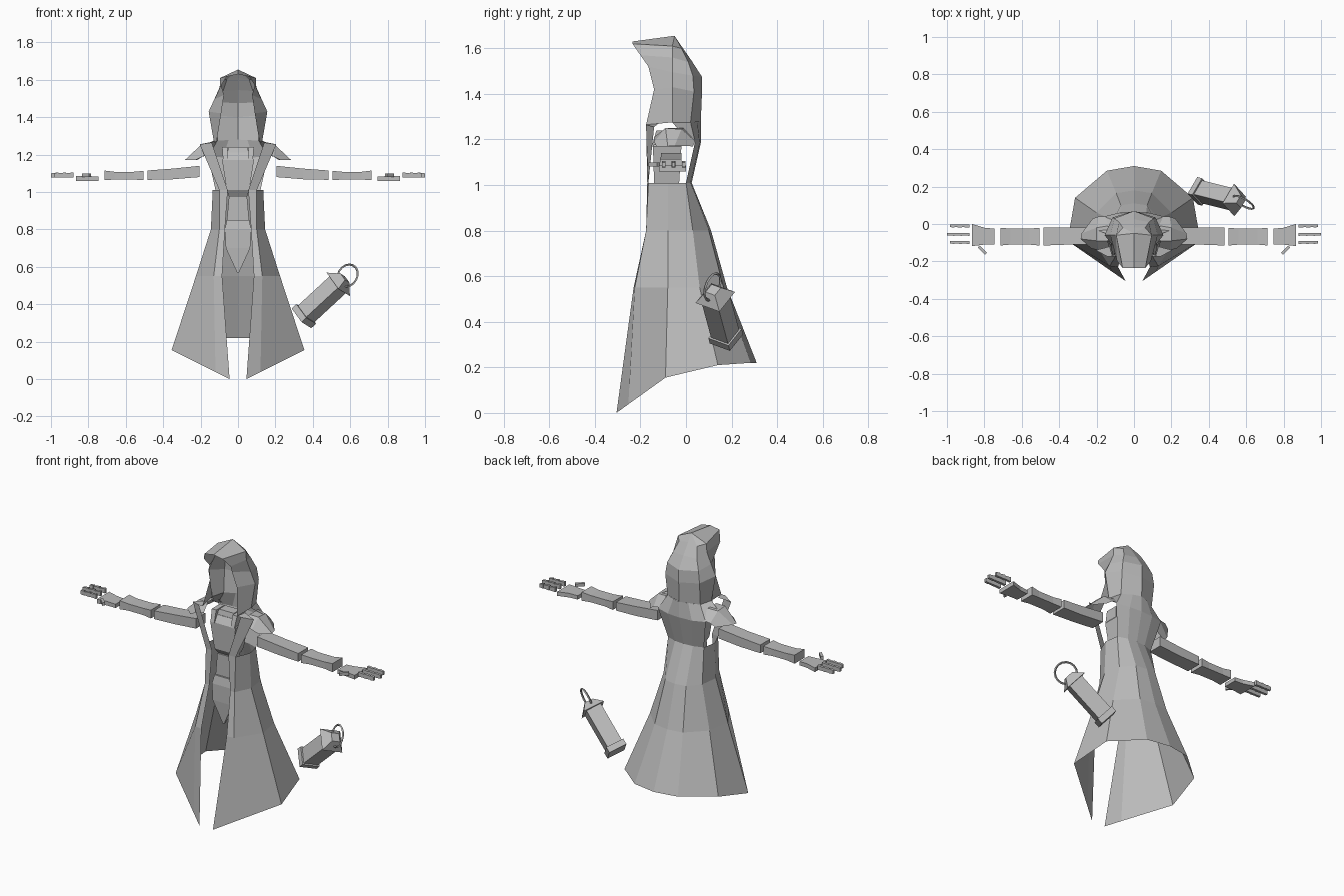
import bpy, bmesh, math
from mathutils import Matrix, Vector

cube = bpy.data.objects.get("Cube")
if cube:
    bpy.data.objects.remove(cube, do_unlink=True)

CM = 0.01  # profile points are written in hundredths

grey = bpy.data.materials.new("plain grey")
grey.use_nodes = True
grey.diffuse_color = (0.5, 0.5, 0.5, 1)
shader = next(n for n in grey.node_tree.nodes if n.type == 'BSDF_PRINCIPLED')
shader.inputs["Base Color"].default_value = (0.5, 0.5, 0.5, 1)
shader.inputs["Roughness"].default_value = 0.8


def finish(name, bm, mirror=False):
    """Turn a bmesh into a flat shaded object, optionally mirrored over x."""
    bmesh.ops.remove_doubles(bm, verts=bm.verts, dist=0.0005)
    bmesh.ops.recalc_face_normals(bm, faces=bm.faces)
    mesh = bpy.data.meshes.new(name)
    bm.to_mesh(mesh)
    bm.free()
    mesh.materials.append(grey)
    obj = bpy.data.objects.new(name, mesh)
    bpy.context.collection.objects.link(obj)
    if mirror:
        obj.modifiers.new("Mirror", 'MIRROR')
    return obj


def cloth(name, rows):
    """Mirrored sheet through rows of points; None leaves an opening."""
    bm = bmesh.new()
    grid = [[p and bm.verts.new(Vector(p) * CM) for p in row] for row in rows]
    for upper, lower in zip(grid, grid[1:]):
        for i in range(len(upper) - 1):
            corners = [upper[i], upper[i + 1], lower[i + 1], lower[i]]
            if all(corners):
                bm.faces.new(corners)
    return finish(name, bm, True)


def beam(name, sections, upright=False, mirror=True):
    """Rectangular loft. Sections run along x as (x, y0, y1, z0, z1),
    or upwards as (z, x0, x1, y0, y1)."""
    bm = bmesh.new()
    rings = []
    for s, a, b, c, d in sections:
        pts = [(a, c), (b, c), (b, d), (a, d)]
        rings.append([bm.verts.new(Vector((u, v, s) if upright else (s, u, v)) * CM)
                      for u, v in pts])
    for near, far in zip(rings, rings[1:]):
        for i in range(4):
            j = (i + 1) % 4
            bm.faces.new([near[i], near[j], far[j], far[i]])
    bm.faces.new(rings[0])
    bm.faces.new(rings[-1])
    return finish(name, bm, mirror)


def level(z, *points):
    return [(x, y, z) for x, y in points]


# Long open coat: front edge round to the middle of the back
cloth("robe", [
    [(14, -17.5, 126.5), (20.5, -14, 125.5), None,
     (16, 4, 119), (8, 6, 118.5), (0, 6.5, 118.5)],
    level(101, (5.5, -17), (10, -16.5), (13.5, -8), (12, 0), (6, 2), (0, 2.5)),
    level(80, (7, -17.5), (10, -17.5), (14.5, -8), (13, 3), (7, 10), (0, 11)),
    level(55, (8.5, -23), (13, -22.5), (22.5, -8), (20, 6), (9.5, 16.5), (0, 18)),
    [(4.5, -30.5, 0), (12, -25.3, 3.8), (35.5, -9, 15.5),
     (31.5, 14, 21), (14.5, 28.5, 22), (0, 31, 22)],
])

# Hood: arcs from the crown down to the neck, rim first
cloth("hood", [
    [(0, -23.5, 163), (6, -23.5, 162), (9, -20, 157),
     (7.5, -16.5, 152), (9, -14, 142), (11.5, -17.5, 126.5)],
    [(0, -5, 165.5), (9.5, -6, 161), (9.8, -6, 156),
     (12.7, -6, 149.5), (15.7, -6, 143), (13, -6, 127.5)],
    [(0, -5, 165.5), (6, -2, 160), (8, 1, 154),
     (10.5, 3, 148), (11.5, 3.5, 141), (11, 2, 127.5)],
    [(0, -5, 165.5), (0, -2, 161), (0, 2.5, 154.5),
     (0, 7, 147.5), (0, 7, 140), (0, 6.5, 128)],
])

# Yoke joining hood and coat across the back and over the lapels
cloth("back_yoke", [
    [(13, -6, 127.5), (11, 2, 127.5), (5, 5, 128), (0, 6.5, 128)],
    [(20, -3, 124), (16, 4, 119), (8, 6, 118.5), (0, 6.5, 118.5)],
])
cloth("lapel_top", [
    [(11.5, -17.5, 126.5), (13, -12, 127)],
    [(14, -17.5, 126.5), (20.5, -14, 125.5)],
])

# Pointed shoulder flaps
cloth("shoulder_flap", [
    [(13, -14, 121), (14, -9, 125), (14, -1, 125), (13, 4, 120)],
    [(19, -14, 119), (20, -9, 125), (20, -2, 124.5), (19, 4, 119)],
    [(23, -13, 117), (28.5, -8, 117), (28, -5, 117.2), (22, 3, 117)],
])

# Body under the coat
beam("torso", [(98, -5, 5, -12, -4), (101, -6, 6, -14, -3),
               (117, -8.5, 8.5, -14.5, -2), (121, -6, 6, -12, -3)], True, False)
beam("neck", [(120, -6, 6, -12, -4), (124, -5, 5, -11, -5)], True, False)
beam("collar_block", [(117, 5.5, 8, -15, -6), (124, 5.5, 8.5, -13, -5)], True)
beam("abdomen", [(84, -6, 6, -13, -5), (98, -4.8, 4.8, -13, -5)], True, False)
beam("waist_tabard", [(57, -0.5, 0.5, -14, -13), (70, -6.5, 6.5, -15, -6),
                      (80, -7, 7, -15, -5), (85, -6, 6, -14, -5)], True, False)

# Arms and hands
beam("upper_arm", [(20.5, -11, -2, 108, 114), (35, -11, -2, 106.8, 112.5),
                   (48.5, -11.5, -2, 106.5, 111.5)])
beam("forearm", [(50.5, -11.5, -2, 106.3, 111.3), (56, -11, -2.5, 106.7, 110.8),
                 (66, -11, -2.5, 106.7, 110.8), (71.5, -11.5, -2, 106.3, 111.5)])
beam("palm", [(74.5, -11, -2.5, 106, 108.3), (80, -11, -2, 106, 108.5),
              (86.5, -11.8, 0, 106, 108.5)])

for finger, y in (("outer", -1), ("middle", -5.5), ("inner", -9.8)):
    tip = 100 if finger == "middle" else 98.5
    for joint, (start, end) in enumerate(((88, 92), (92, 96), (96, tip))):
        beam(f"{finger}_finger_{joint}",
             [(start, y - 0.8, y + 0.8, 107.7, 110.5),
              (end, y - 0.7, y + 0.7, 107.9, 110)])

thumb = bmesh.new()
place = Matrix.Translation((0.81, -0.14, 1.09)) @ Matrix.Rotation(math.radians(45), 4, 'Z')
bmesh.ops.create_cube(thumb, size=1, matrix=place @ Matrix.Diagonal((0.055, 0.016, 0.018, 1)))
finish("thumb", thumb, True)

# Tilted lantern with its local z along the body
base = Vector((0.35, 0.175, 0.335))
top = Vector((0.55, 0.125, 0.52))
axis = (top - base).normalized()
across = Vector((0.5, 0.85, -0.31))
across = (across - axis * across.dot(axis)).normalized()
frame = Matrix((across.cross(axis), across, axis)).transposed().to_4x4()
frame.translation = base
length = (top - base).length
quarter_turn = Matrix.Rotation(math.pi / 4, 4, 'Z')


def lantern_part(name, low, high, r_low, r_high):
    bm = bmesh.new()
    shift = Matrix.Translation((0, 0, (low + high) / 2))
    bmesh.ops.create_cone(bm, cap_ends=True, segments=4, radius1=r_low,
                          radius2=r_high, depth=high - low,
                          matrix=frame @ shift @ quarter_turn)
    finish(name, bm)


lantern_part("lantern_foot", -0.015, 0.02, 0.076, 0.076)
lantern_part("lantern_body", 0.02, length - 0.02, 0.064, 0.064)
lantern_part("lantern_roof", length - 0.02, length + 0.03, 0.09, 0.035)

# Carrying ring, standing in the plane of the lantern axis
bpy.ops.mesh.primitive_torus_add(major_segments=16, minor_segments=4,
                                 major_radius=0.062, minor_radius=0.006)
ring = bpy.context.object
ring.name = "lantern_ring"
ring.data.materials.append(grey)
ring.matrix_world = (frame @ Matrix.Translation((0, 0, length + 0.05))
                     @ Matrix.Rotation(math.pi / 2, 4, 'X'))
